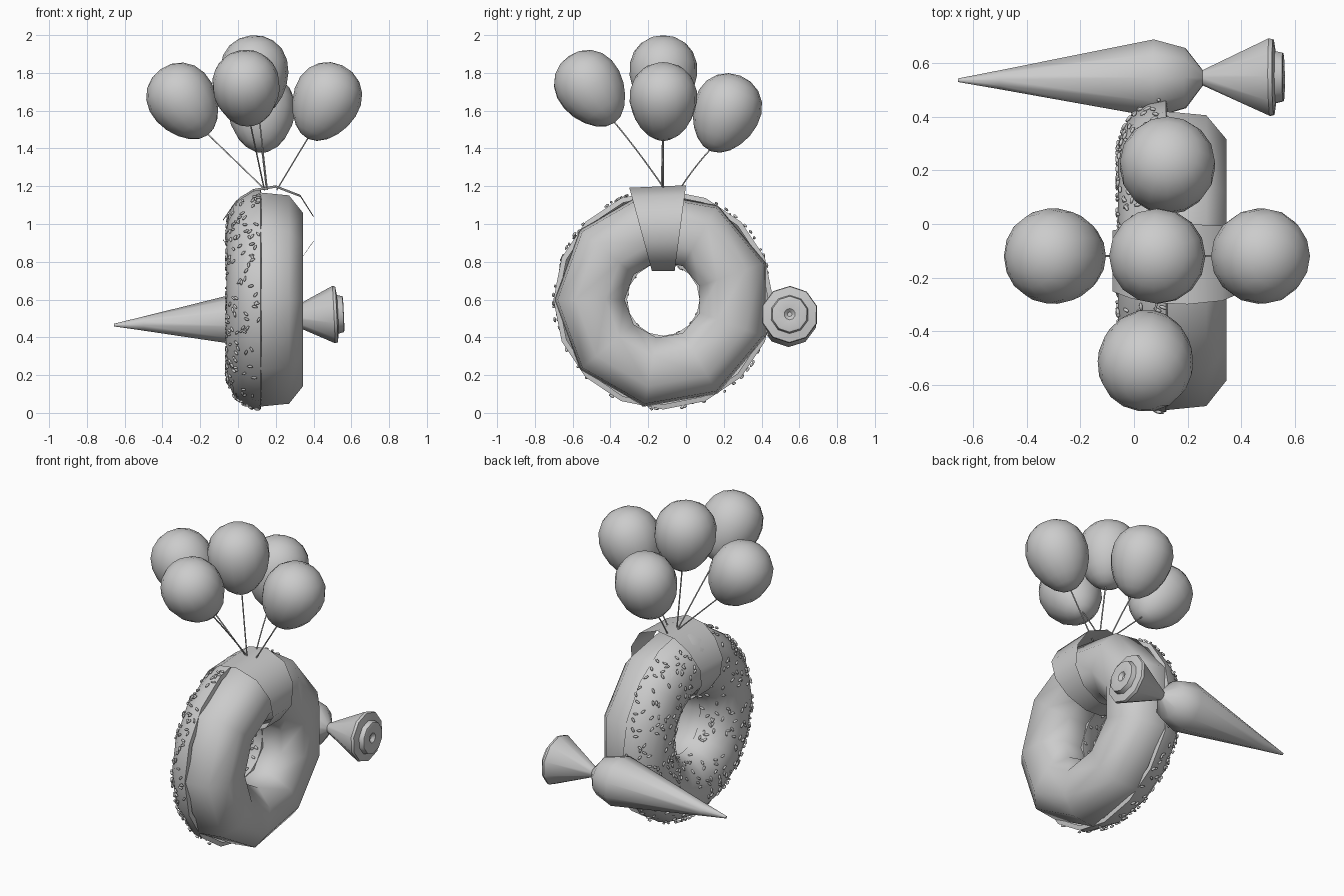
import bpy, bmesh, random
from math import sin, cos, pi, radians
from mathutils import Vector, Matrix

if "Cube" in bpy.data.objects:
    bpy.data.objects.remove(bpy.data.objects["Cube"])

random.seed(4)
CENTRE = Vector((0, -0.12, 0.60))   # ring axis runs along x through here


def finish(name, bm, angle=None):
    bmesh.ops.recalc_face_normals(bm, faces=bm.faces)
    me = bpy.data.meshes.new(name)
    bm.to_mesh(me)
    bm.free()
    ob = bpy.data.objects.new(name, me)
    bpy.context.collection.objects.link(ob)
    bpy.ops.object.select_all(action='DESELECT')
    ob.select_set(True)
    bpy.context.view_layer.objects.active = ob
    if angle:
        bpy.ops.object.shade_smooth_by_angle(angle=radians(angle))
    else:
        bpy.ops.object.shade_smooth()
    return ob


def lathe(name, profile, segs, matrix, closed=False, angle=None, start=0.0):
    """Spin (height, radius) points about the local x axis."""
    bm = bmesh.new()
    rows = []
    for h, r in profile:
        rows.append([bm.verts.new(matrix @ Vector((
            h, r * cos(start + 2 * pi * i / segs), r * sin(start + 2 * pi * i / segs))))
            for i in range(segs)])
    n = len(rows)
    for j in range(n if closed else n - 1):
        a, b = rows[j], rows[(j + 1) % n]
        for i in range(segs):
            k = (i + 1) % segs
            bm.faces.new((a[i], a[k], b[k], b[i]))
    bmesh.ops.remove_doubles(bm, verts=bm.verts, dist=0.0005)
    return finish(name, bm, angle)


# Dough ring: nine sided, octagonal section
ring = Matrix.Translation(CENTRE)
dough = [(0.345, 0.465), (0.27, 0.56), (0.12, 0.575), (-0.01, 0.52), (-0.04, 0.42),
         (-0.04, 0.34), (0.01, 0.25), (0.12, 0.205), (0.25, 0.205), (0.345, 0.305)]
lathe("dough_ring", dough, 9, ring, closed=True, start=pi)


# Icing shell over the left half
def icing_point(a):
    return 0.12 - 0.18 * sin(a), 0.387 + 0.195 * cos(a)


icing = [(0.125, 0.555)] + [icing_point(pi * i / 10) for i in range(11)] + [(0.125, 0.215)]
lathe("icing", icing, 16, ring, angle=50)

# Sprinkles: tiny six-sided rods lying on the icing
bm = bmesh.new()
count = 0
while count < 380:
    a, t = random.uniform(0.05, pi - 0.05), random.uniform(0, 2 * pi)
    h, r = icing_point(a)
    if random.random() > r / 0.58:
        continue
    if abs(t - radians(93)) < 0.28:      # keep clear of the band
        continue
    count += 1
    radial = Vector((0, cos(t), sin(t)))
    normal = (Vector((-sin(a), 0, 0)) + radial * cos(a)).normalized()
    around = Vector((0, -sin(t), cos(t)))
    across = normal.cross(around)
    s = random.uniform(0, pi)
    d = around * cos(s) + across * sin(s)
    m = (Matrix.Translation(CENTRE + Vector((h, 0, 0)) + radial * r + normal * 0.003)
         @ d.to_track_quat('Z', 'Y').to_matrix().to_4x4())
    bmesh.ops.create_uvsphere(bm, u_segments=6, v_segments=4, radius=1,
                              matrix=m @ Matrix.Diagonal((0.0075, 0.0075, 0.016, 1)))
finish("sprinkles", bm)

# Paper band wrapped around the top of the ring, narrowing towards the hole
bm = bmesh.new()
loop = [(-0.08, 1.02), (-0.01, 1.12), (0.08, 1.18), (0.20, 1.20), (0.33, 1.15), (0.40, 1.04),
        (0.40, 0.91), (0.33, 0.81), (0.21, 0.75), (0.09, 0.755), (-0.02, 0.82), (-0.08, 0.92)]
pairs = []
for x, z in loop:
    t = (z - 0.75) / 0.45
    pairs.append((bm.verts.new((x, -0.18 - 0.12 * t, z - 0.008 * t)),
                  bm.verts.new((x, -0.06 + 0.06 * t, z + 0.005 * t))))
for i, (a, b) in enumerate(pairs):
    c, d = pairs[(i + 1) % len(pairs)]
    bm.faces.new((a, b, d, c))
finish("paper_band", bm)

# Piping bag: tip, cone, pinched neck, flared end with a stepped cap
tip, end = Vector((-0.657, 0.537, 0.465)), Vector((0.56, 0.549, 0.523))
bag_matrix = Matrix.Translation(tip) @ (end - tip).to_track_quat('X', 'Z').to_matrix().to_4x4()
bag = [(0, 0), (0.0, 0.007), (0.155, 0.037), (0.735, 0.152), (0.85, 0.118), (0.915, 0.03),
       (1.165, 0.152), (1.18, 0.148), (1.187, 0.102), (1.215, 0.095), (1.218, 0.085),
       (1.212, 0.03), (1.195, 0.012), (1.195, 0)]
lathe("piping_bag", bag, 10, bag_matrix, angle=38, start=0.3)

# Balloons: egg shapes leaning away from the knot, each with a string
egg = [(-0.215 * cos(pi * i / 10),
        0.178 * sin(pi * i / 10) * (1 - 0.15 * cos(pi * i / 10))) for i in range(11)]
balloons = [  # name, centre, lean direction, string foot
    ("left", (-0.285, -0.12, 1.645), (-0.58, 0, 0.82), (0.145, -0.12, 1.18)),
    ("right", (0.462, -0.12, 1.645), (0.42, 0, 0.9), (0.205, -0.12, 1.18)),
    ("front", (0.045, -0.50, 1.712), (-0.08, -0.56, 0.82), (0.14, -0.11, 1.18)),
    ("back", (0.125, 0.21, 1.585), (0.0, 0.36, 0.93), (0.15, -0.03, 1.19)),
    ("middle", (0.09, -0.12, 1.785), (-0.1, 0, 1.0), (0.155, -0.13, 1.18)),
]
for name, c, lean, foot in balloons:
    c, d, foot = Vector(c), Vector(lean).normalized(), Vector(foot)
    m = Matrix.Translation(c) @ d.to_track_quat('X', 'Z').to_matrix().to_4x4()
    lathe("balloon_" + name, egg, 16, m)
    top = c - d * 0.19
    mid = (top + foot) / 2 + Vector(((top.x - foot.x) * 0.06, 0, 0.02))
    cu = bpy.data.curves.new("string_" + name, 'CURVE')
    cu.dimensions = '3D'
    cu.bevel_depth = 0.004
    cu.bevel_resolution = 1
    cu.resolution_u = 6
    sp = cu.splines.new('NURBS')
    sp.points.add(2)
    for p, q in zip(sp.points, (top, mid, foot)):
        p.co = (*q, 1)
    sp.order_u = 3
    sp.use_endpoint_u = True
    bpy.context.collection.objects.link(bpy.data.objects.new("string_" + name, cu))
